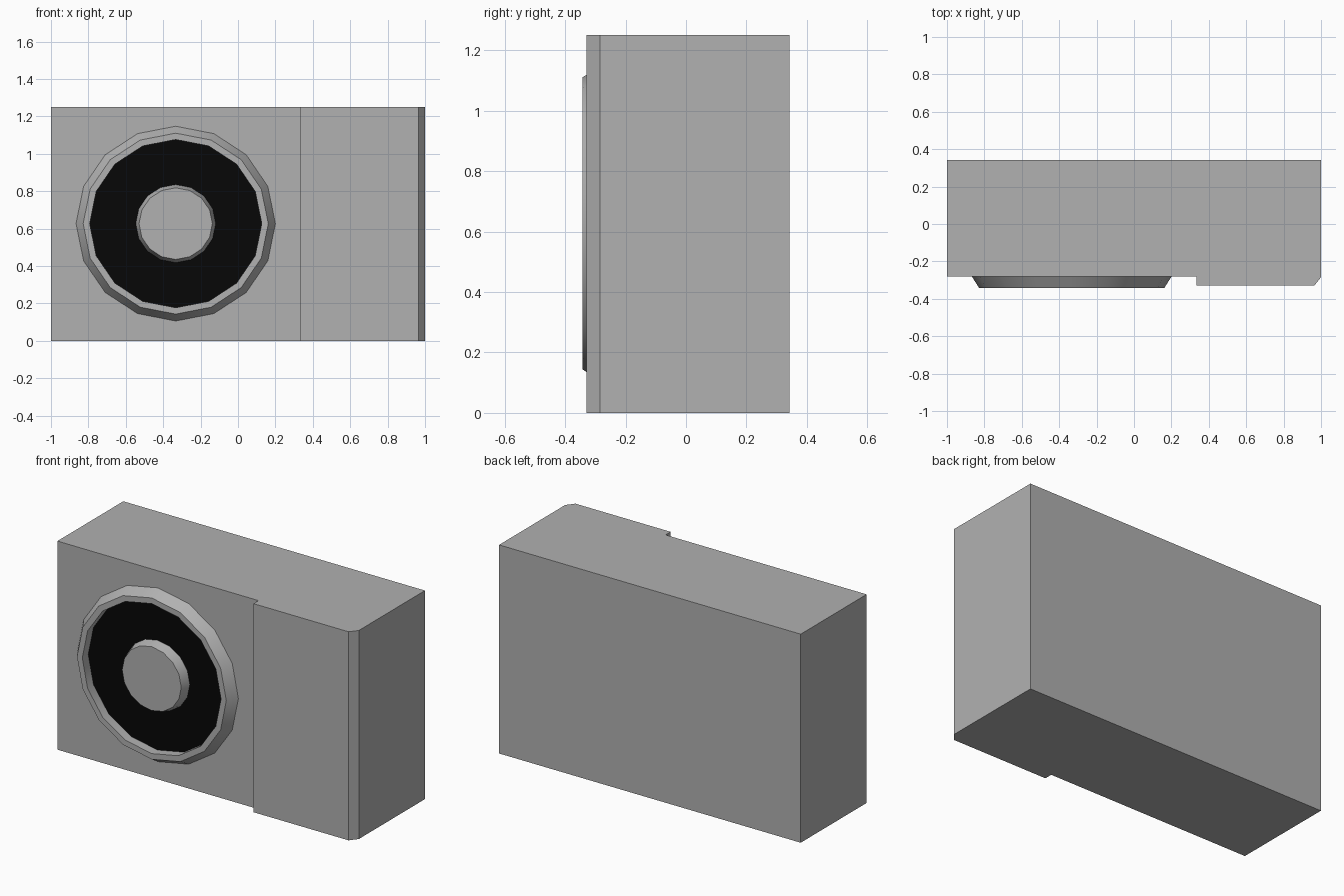
import bpy, bmesh, math

if "Cube" in bpy.data.objects:
    bpy.data.objects.remove(bpy.data.objects["Cube"])

WALL, FRONT = -0.282, -0.342      # front wall plane, lens front plane
CX, CZ, SIDES, SQUASH = -0.333, 0.627, 16, 0.977


def material(name, value):
    mat = bpy.data.materials.new(name)
    mat.diffuse_color = (value, value, value, 1)
    mat.use_nodes = True
    mat.node_tree.nodes["Principled BSDF"].inputs["Base Color"].default_value = mat.diffuse_color
    return mat


GREY = material("dark_grey", 0.44)
BLACK = material("black", 0.002)


def make_object(name, bm, mat):
    bmesh.ops.recalc_face_normals(bm, faces=bm.faces)
    mesh = bpy.data.meshes.new(name)
    bm.to_mesh(mesh)
    bm.free()
    mesh.materials.append(mat)
    obj = bpy.data.objects.new(name, mesh)
    bpy.context.collection.objects.link(obj)
    return obj


def lathe(name, profile, mat, loop=False, cap=False):
    """Spin (radius, y) points around the lens axis."""
    bm = bmesh.new()
    rings = []
    for r, y in profile:
        rings.append([bm.verts.new((CX + r * math.cos(a), y, CZ + r * SQUASH * math.sin(a)))
                      for a in (2 * math.pi * i / SIDES for i in range(SIDES))])
    pairs = list(zip(rings, rings[1:]))
    if loop:
        pairs.append((rings[-1], rings[0]))
    for a, b in pairs:
        for i in range(SIDES):
            j = (i + 1) % SIDES
            bm.faces.new((a[i], a[j], b[j], b[i]))
    if cap:
        bm.faces.new(rings[0])
        bm.faces.new(rings[-1])
    obj = make_object(name, bm, mat)
    bpy.ops.object.select_all(action='DESELECT')
    obj.select_set(True)
    bpy.context.view_layer.objects.active = obj
    bpy.ops.object.shade_smooth_by_angle(angle=math.radians(30))
    return obj


# Body: top-view outline with stepped grip and chamfered corner, extruded upward
outline = [(-1, WALL), (0.333, WALL), (0.333, -0.33), (0.964, -0.33),
           (1, -0.284), (1, 0.342), (-1, 0.342)]
bm = bmesh.new()
base = bm.faces.new([bm.verts.new((x, y, 0)) for x, y in outline])
top = bmesh.ops.extrude_face_region(bm, geom=[base])
bmesh.ops.translate(bm, vec=(0, 0, 1.25),
                    verts=[v for v in top["geom"] if isinstance(v, bmesh.types.BMVert)])
make_object("body", bm, GREY)

# Outer lens rim: sloped outside, flat lip, straight inner wall
lathe("lens_rim", [(0.533, WALL), (0.495, FRONT), (0.46, FRONT), (0.46, WALL)], GREY, loop=True)

# Black recessed ring between rim and centre
lathe("lens_recess", [(0.46, WALL), (0.46, WALL - 0.004),
                      (0.21, WALL - 0.004), (0.21, WALL)], BLACK, loop=True)

# Tapered centre boss
lathe("lens_centre", [(0.215, WALL), (0.196, FRONT)], GREY, cap=True)
